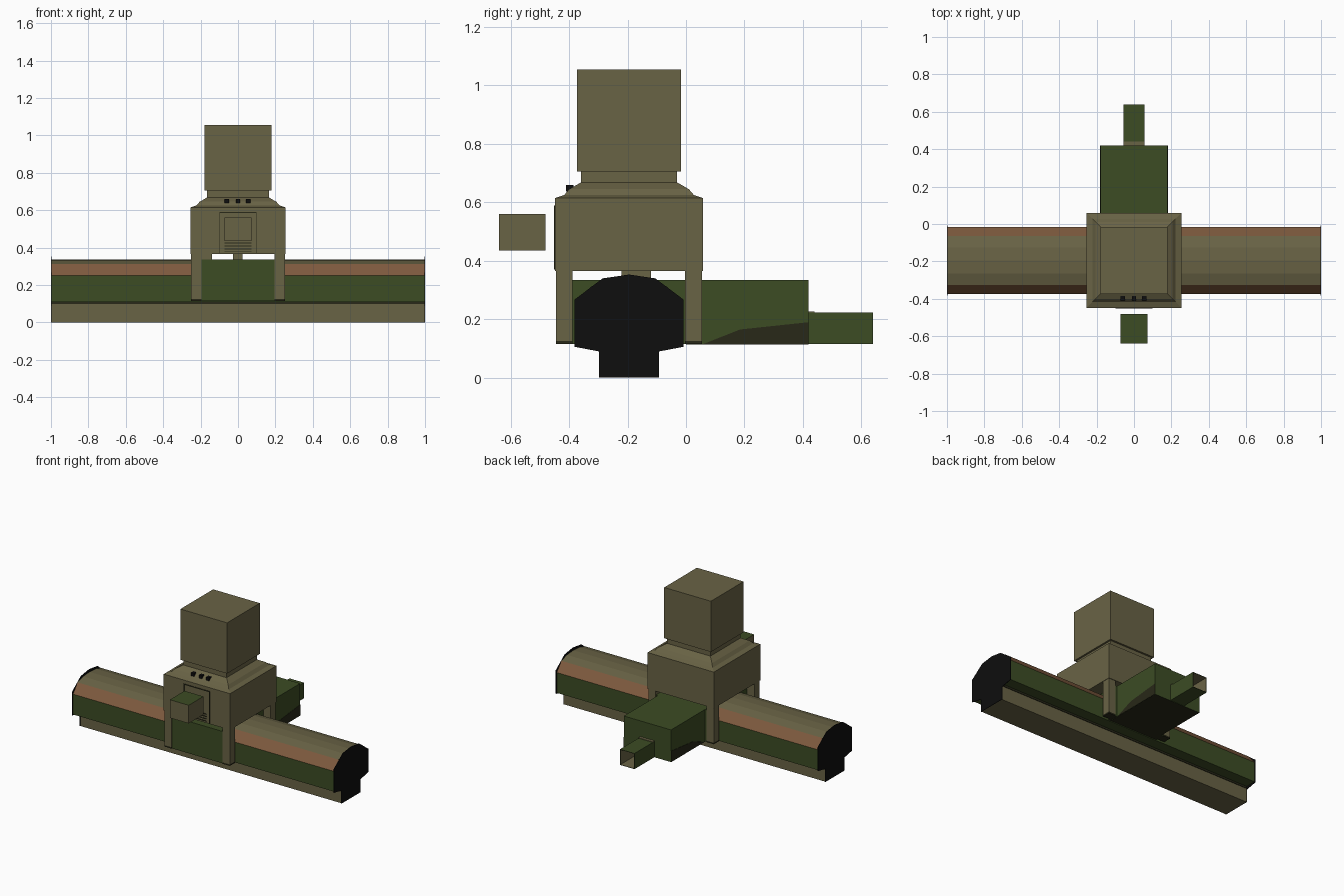
import bpy, bmesh

if "Cube" in bpy.data.objects:
    bpy.data.objects.remove(bpy.data.objects["Cube"])


def mat(name, r, g, b):
    lin = [((c / 255 + 0.055) / 1.055) ** 2.4 if c > 10 else c / 255 / 12.92 for c in (r, g, b)]
    m = bpy.data.materials.new(name)
    m.diffuse_color = (*lin, 1)
    m.use_nodes = True
    m.node_tree.nodes["Principled BSDF"].inputs["Base Color"].default_value = m.diffuse_color
    return m


KHAKI = mat("khaki", 105, 99, 69)
GREEN = mat("forest_green", 60, 76, 36)
RUST = mat("rust_brown", 126, 90, 62)
BLACK = mat("black", 14, 14, 14)
DARK = mat("dark_olive", 40, 40, 24)


def finish(name, bm, mats):
    bmesh.ops.recalc_face_normals(bm, faces=bm.faces)
    me = bpy.data.meshes.new(name)
    bm.to_mesh(me)
    bm.free()
    for m in mats:
        me.materials.append(m)
    ob = bpy.data.objects.new(name, me)
    bpy.context.collection.objects.link(ob)
    return ob


def box(name, x, y, z, m, top=None, bottom=None, open_back=False):
    """Box from (min, max) ranges, with optional top / bottom colours."""
    bm = bmesh.new()
    bmesh.ops.create_cube(bm, size=1)
    for v in bm.verts:
        v.co = [r[0] if c < 0 else r[1] for r, c in zip((x, y, z), v.co)]
    bm.normal_update()
    for f in bm.faces:
        if top and f.normal.z > 0.5:
            f.material_index = 1
        if bottom and f.normal.z < -0.5:
            f.material_index = 2
    if open_back:
        bmesh.ops.delete(bm, geom=[f for f in bm.faces if f.normal.y > 0.5], context='FACES')
    ob = finish(name, bm, [m, top or m, bottom or m])
    return ob


def prism(name, pts, axis, a, b, mats, rule=None):
    """Extrude a 2D outline along x (pts are y,z) between a and b."""
    bm = bmesh.new()
    vs = [bm.verts.new((a, p[0], p[1])) for p in pts] if axis == 'X' else None
    f = bm.faces.new(vs)
    ext = bmesh.ops.extrude_face_region(bm, geom=[f])
    for v in [e for e in ext['geom'] if isinstance(e, bmesh.types.BMVert)]:
        v.co.x = b
    bmesh.ops.recalc_face_normals(bm, faces=bm.faces)
    if rule:
        for f in bm.faces:
            f.material_index = rule(f)
    return finish(name, bm, mats)


def mirrored(half, cy):
    """Close a half outline (offset, z) around the line y = cy."""
    return [(cy + o, z) for o, z in half] + [(cy - o, z) for o, z in reversed(half) if o > 0]


CY = -0.195  # centre line of the beam and tower

# long beam: green sides, rust shoulders, khaki crown
beam_half = [(0.18, 0.11), (0.18, 0.25), (0.13, 0.312), (0.07, 0.33), (0.0, 0.335)]


def beam_colour(f):
    z = f.calc_center_median().z
    if abs(f.normal.x) > 0.5:
        return 3
    return 0 if z < 0.25 else (1 if z < 0.315 else 2)


prism("beam", mirrored(beam_half, CY), 'X', -0.996, 0.996, [GREEN, RUST, KHAKI, BLACK], beam_colour)

# narrow foot rail under the beam
box("foot_rail", (-0.996, 0.996), (CY - 0.1, CY + 0.1), (0, 0.11), KHAKI)
for s in (-1, 1):
    y = sorted((CY + s * 0.1, CY + s * 0.104))
    box("rail_shadow_strip", (-0.996, 0.996), y, (0.097, 0.11), DARK)

# black end plates, slightly larger than the beam
cap_half = [(0.103, 0.0), (0.103, 0.09), (0.187, 0.106), (0.187, 0.267), (0.09, 0.34), (0.0, 0.353)]
for s in (-1, 1):
    prism("end_plate", mirrored(cap_half, CY), 'X', s * 0.996, s * 1.0, [BLACK])

# green block straddling the beam and running out to the back
box("front_block", (-0.195, 0.195), (-0.44, 0.05), (0.115, 0.335), GREEN, bottom=DARK)
box("rear_block", (-0.18, 0.18), (0.0, 0.42), (0.113, 0.335), GREEN, bottom=DARK)
for s in (-1, 1):
    prism("rear_block_mud", [(0.056, 0.114), (0.185, 0.165), (0.42, 0.19), (0.42, 0.114)],
          'X', s * 0.18, s * 0.182, [DARK])

# open ended tail tube
tube = box("tail_tube", (-0.055, 0.055), (0.42, 0.64), (0.115, 0.223), GREEN, open_back=True)
tube.data.materials.clear()
for m in (GREEN, KHAKI):
    tube.data.materials.append(m)
sol = tube.modifiers.new("wall", 'SOLIDIFY')
sol.thickness = 0.004
sol.offset = -1
sol.material_offset = 1
box("tail_collar", (-0.055, 0.055), (0.42, 0.44), (0.223, 0.227), KHAKI)

# four corner posts carrying the tower
for px in ((-0.25, -0.195), (0.195, 0.25)):
    for py in ((-0.445, -0.388), (-0.003, 0.054)):
        box("corner_post", px, py, (0.125, 0.37), KHAKI)
        box("post_foot", px, py, (0.115, 0.125), DARK)
box("centre_pin", (-0.028, 0.025), (-0.22, -0.12), (0.33, 0.37), KHAKI)
box("side_spacer", (-0.195, -0.14), (-0.44, -0.39), (0.335, 0.37), KHAKI)

# tower: stacked square rings from body to head
bm = bmesh.new()
rings = [(0.253, 0.365), (0.253, 0.615), (0.222, 0.625), (0.205, 0.645), (0.165, 0.668),
         (0.165, 0.705), (0.178, 0.705), (0.178, 1.055)]
loops = [[bm.verts.new((sx * h, CY + sy * h, z)) for sx, sy in ((-1, -1), (1, -1), (1, 1), (-1, 1))]
         for h, z in rings]
for lo, hi in zip(loops, loops[1:]):
    for i in range(4):
        j = (i + 1) % 4
        bm.faces.new((lo[i], lo[j], hi[j], hi[i]))
bm.faces.new(loops[0])
bm.faces.new(loops[-1])
finish("tower", bm, [KHAKI])

# front window surround with dark slats
F = CY - 0.253
for s in (-1, 1):
    box("window_jamb", sorted((s * 0.095, s * 0.1)), (F - 0.004, F), (0.37, 0.59), DARK)
box("window_head", (-0.1, 0.1), (F - 0.004, F), (0.585, 0.59), DARK)
for i in range(4):
    z = 0.375 + i * 0.016
    box("window_slat", (-0.072, 0.072), (F - 0.004, F), (z, z + 0.005), DARK)

# detached box in front of the window
box("front_box", (-0.072, 0.072), (-0.64, -0.48), (0.435, 0.56), KHAKI, top=GREEN)

# small black studs on the tower ledge
for x in (-0.06, 0.0, 0.055):
    box("ledge_stud", (x - 0.011, x + 0.011), (-0.41, -0.385), (0.638, 0.66), BLACK)
